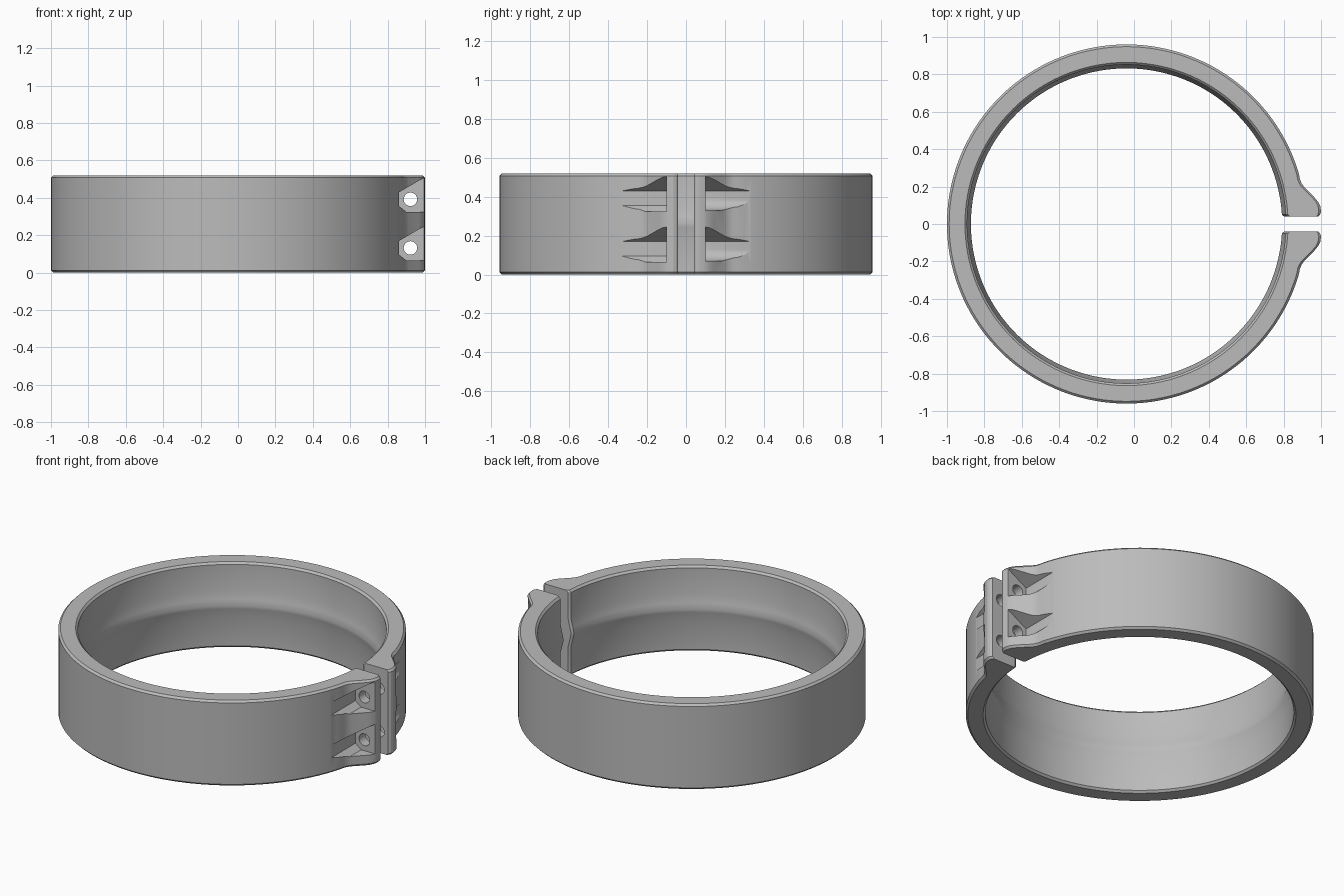
import bpy, bmesh, math
from mathutils import Vector

if "Cube" in bpy.data.objects:
    bpy.data.objects.remove(bpy.data.objects["Cube"])

CX, R_OUT, R_IN, H = -0.04, 0.96, 0.852, 0.52
CH = 0.012          # edge chamfer
RIDGE = 0.02        # inner ridge height

metal = bpy.data.materials.new("light grey metal")
metal.use_nodes = True
grey = (0.5, 0.5, 0.5, 1)
metal.diffuse_color = grey
metal.node_tree.nodes["Principled BSDF"].inputs["Base Color"].default_value = grey


def make_object(name, bm):
    bmesh.ops.recalc_face_normals(bm, faces=bm.faces)
    mesh = bpy.data.meshes.new(name)
    bm.to_mesh(mesh)
    bm.free()
    mesh.materials.append(metal)
    ob = bpy.data.objects.new(name, mesh)
    bpy.context.collection.objects.link(ob)
    return ob


def on_wall(y, r=R_IN):
    return Vector((CX + math.sqrt(r * r - y * y), y))


# Half of the band: (inner point, outer point) stations from the gap to the far side
flange = [(0.05, 0.995, 0.05), (0.08, 1.0, 0.065), (0.095, 0.996, 0.095),
          (0.115, 0.985, 0.118), (0.14, 0.965, 0.142), (0.18, 0.91, 0.198),
          (0.195, 0.895, 0.22), (0.21, 0.886, 0.244)]
stations = [(on_wall(yi), Vector((xo, yo))) for yi, xo, yo in flange]
first = math.asin(0.265 / R_OUT)
STEPS = 72
for i in range(STEPS + 1):
    a = first + (math.pi - first) * i / STEPS
    d = Vector((math.cos(a), math.sin(a)))
    c = Vector((CX, 0))
    stations.append((c + d * R_IN, c + d * R_OUT))
# Chamfered end at the gap
stations.insert(0, (on_wall(0.04) + Vector((0.012, 0)), Vector((0.985, 0.04))))
flip = Vector((1, -1))
stations += [(i * flip, o * flip) for i, o in reversed(stations[:-1])]


def section(inner, outer):
    u = (outer - inner).normalized()
    rim = [(outer - u * CH, 0), (outer, CH), (outer, H - CH), (outer - u * CH, H)]
    wall = [(inner + u * CH, H), (inner, H - CH), (inner, 0.35),
            (inner - u * RIDGE * 0.6, 0.3), (inner - u * RIDGE, 0.265),
            (inner - u * RIDGE * 0.85, 0.245), (inner, 0.18),
            (inner, CH), (inner + u * CH, 0)]
    return [(p.x, p.y, z) for p, z in rim + wall]


# Band swept through all stations
bm = bmesh.new()
rings = [[bm.verts.new(p) for p in section(*s)] for s in stations]
for a, b in zip(rings, rings[1:]):
    for k in range(len(a)):
        n = (k + 1) % len(a)
        bm.faces.new((a[k], a[n], b[n], b[k]))
bm.faces.new(rings[0])
bm.faces.new(rings[-1])
band = make_object("clamp_band", bm)


# Cutters
def prism(name, profile, y0, y1):
    bm = bmesh.new()
    face = bm.faces.new([bm.verts.new((x, y0, z)) for x, z in profile])
    new = bmesh.ops.extrude_face_region(bm, geom=[face])["geom"]
    bmesh.ops.translate(bm, vec=(0, y1 - y0, 0),
                        verts=[v for v in new if isinstance(v, bmesh.types.BMVert)])
    return make_object(name, bm)


def circle(x, z, r, n=28):
    return [(x + r * math.cos(t * math.tau / n), z + r * math.sin(t * math.tau / n))
            for t in range(n)]


roof = [(1.03, 0.514), (0.985, 0.502), (0.862, 0.43)]
angular = roof + [(0.862, 0.355), (0.9, 0.325), (1.03, 0.325)]
arc = [math.radians(180 + 90 * t / 8) for t in range(9)]
rounded = roof + [(0.93 + 0.068 * math.cos(t), 0.395 + 0.065 * math.sin(t))
                  for t in arc] + [(1.03, 0.33)]

cutters = []
for drop in (0, 0.26):
    def lower(profile):
        return [(x, z - drop) for x, z in profile]
    cutters += [prism("bolt_pocket_cutter", lower(angular), -0.1, -0.5),
                prism("nut_pocket_cutter", lower(rounded), 0.1, 0.5),
                prism("bolt_hole_cutter", lower(circle(0.922, 0.392, 0.036)), -0.3, 0.3)]

bpy.context.view_layer.objects.active = band
for cutter in cutters:
    cutter.hide_render = True
    mod = band.modifiers.new("cut", "BOOLEAN")
    mod.operation = "DIFFERENCE"
    mod.solver = "EXACT"
    mod.object = cutter
    bpy.ops.object.modifier_apply(modifier=mod.name)
    bpy.data.objects.remove(cutter)

# Smooth shading with crisp edges
bpy.ops.object.select_all(action="DESELECT")
band.select_set(True)
bpy.context.view_layer.objects.active = band
bpy.ops.object.shade_smooth_by_angle(angle=math.radians(25))
